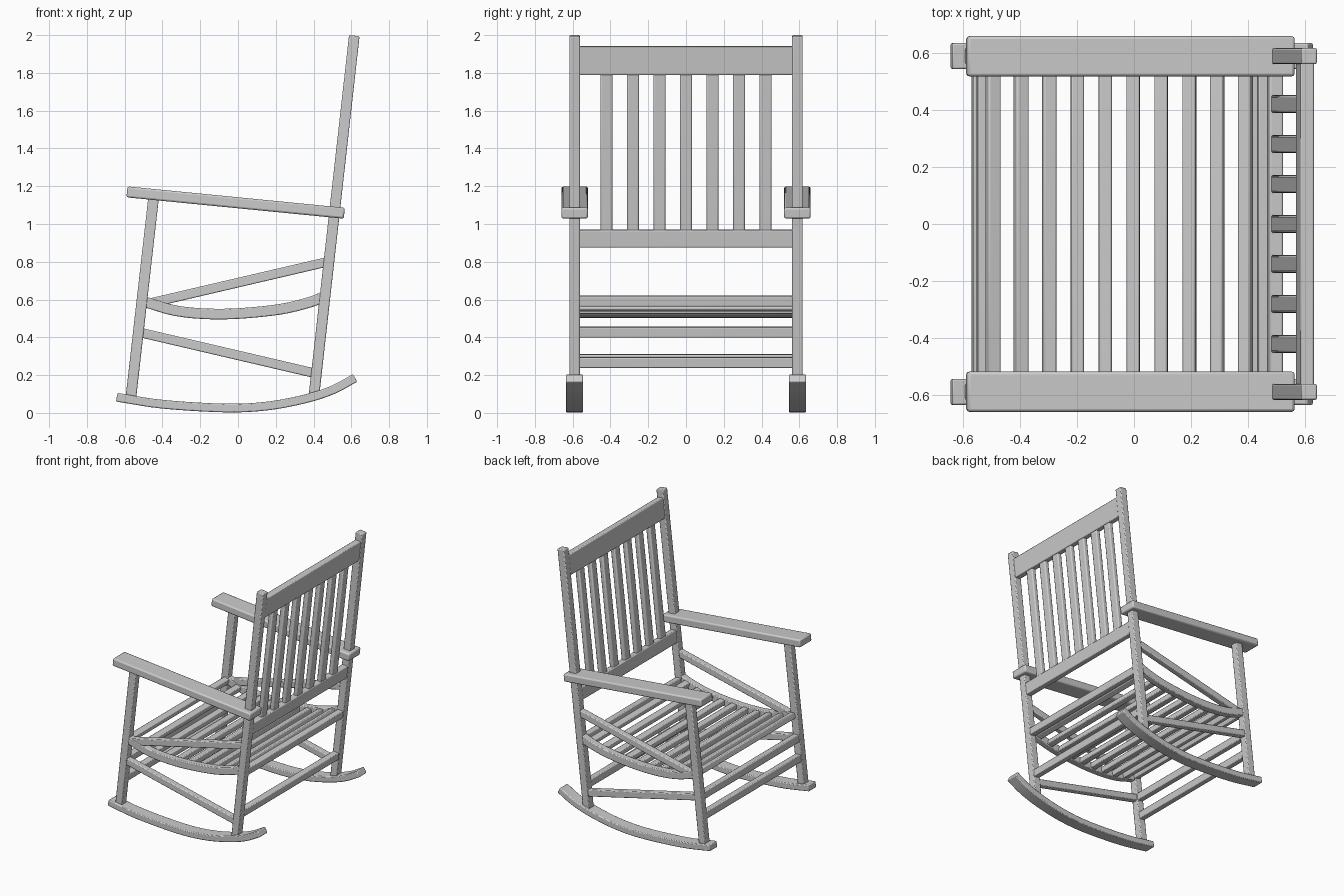
import bpy, bmesh, math
from mathutils import Vector

if "Cube" in bpy.data.objects:
    bpy.data.objects.remove(bpy.data.objects["Cube"])

def smooth_path(pts, steps):
    """Catmull-Rom samples through (x, z) points."""
    p = [Vector(q) for q in pts]
    p = [2 * p[0] - p[1]] + p + [2 * p[-1] - p[-2]]
    out = []
    for i in range(1, len(p) - 2):
        a, b, c, d = p[i - 1:i + 3]
        for k in range(steps):
            t = k / steps
            out.append(0.5 * (2 * b + (c - a) * t + (2 * a - 5 * b + 4 * c - d) * t * t
                              + (3 * b - a - 3 * c + d) * t ** 3))
    return out + [p[-2]]

def strip(name, path, thick, y0, y1, mirror=False, bevel=0.006):
    """Timber of given thickness along an x-z path, spanning y0..y1."""
    path = [Vector(q) for q in path]
    bm = bmesh.new()
    rings = []
    for i, q in enumerate(path):
        t = (path[min(i + 1, len(path) - 1)] - path[max(i - 1, 0)]).normalized()
        n = Vector((-t.y, t.x)) * thick / 2
        a, b = q + n, q - n
        rings.append([bm.verts.new(v) for v in
                      ((a.x, y0, a.y), (a.x, y1, a.y), (b.x, y1, b.y), (b.x, y0, b.y))])
    for r, s in zip(rings, rings[1:]):
        for k in range(4):
            bm.faces.new((r[k], r[(k + 1) % 4], s[(k + 1) % 4], s[k]))
    bm.faces.new(rings[0])
    bm.faces.new(rings[-1][::-1])
    bmesh.ops.recalc_face_normals(bm, faces=bm.faces)
    me = bpy.data.meshes.new(name)
    bm.to_mesh(me)
    bm.free()
    ob = bpy.data.objects.new(name, me)
    bpy.context.collection.objects.link(ob)
    if mirror:
        m = ob.modifiers.new("Mirror", 'MIRROR')
        m.use_axis = (False, True, False)
    b = ob.modifiers.new("Bevel", 'BEVEL')
    b.width, b.segments, b.limit_method = bevel, 2, 'ANGLE'
    bpy.context.view_layer.objects.active = ob
    ob.select_set(True)
    bpy.ops.object.shade_smooth_by_angle(angle=math.radians(35))
    ob.select_set(False)
    return ob

def back_x(z):
    return 0.403 + (z - 0.1) * 0.1121

def front_x(z):
    return -0.566 + (z - 0.09) * 0.1135

# posts, one pair at the back and one at the front
strip("back_post", [(back_x(0.08), 0.08), (back_x(1.997), 1.997)], 0.056, 0.562, 0.618, True)
strip("front_post", [(front_x(0.07), 0.07), (front_x(1.15), 1.15)], 0.056, 0.562, 0.618, True)

# rockers
rocker = [(-0.642, 0.083), (-0.4, 0.046), (-0.07, 0.026), (0.15, 0.036),
          (0.35, 0.073), (0.5, 0.121), (0.62, 0.185)]
strip("rocker", smooth_path(rocker, 5), 0.046, 0.545, 0.636, True)

# armrests
strip("armrest", [(-0.588, 1.17), (0.563, 1.057)], 0.058, 0.519, 0.66, True, 0.01)

# side rails
strip("upper_side_rail", [(-0.47, 0.58), (0.47, 0.799)], 0.05, 0.567, 0.613, True)
strip("lower_side_rail", [(-0.52, 0.426), (0.41, 0.209)], 0.05, 0.567, 0.613, True)
seat = smooth_path([(-0.49, 0.587), (-0.34, 0.543), (-0.18, 0.525), (0, 0.526),
                    (0.22, 0.548), (0.37, 0.583), (0.45, 0.613)], 5)
strip("seat_side_rail", seat, 0.056, 0.565, 0.615, True)

# seat slats following the seat curve
for i in range(10):
    x = -0.495 + 0.0985 * i
    k = min(range(1, len(seat) - 1), key=lambda j: abs(seat[j].x - x))
    t = (seat[k + 1] - seat[k - 1]).normalized()
    c = seat[k] + t * ((x - seat[k].x) / t.x)
    strip(f"seat_slat_{i + 1}", [c - t * 0.023, c + t * 0.023], 0.042, -0.57, 0.57)

# cross rails between the posts
for name, fx, z0, z1 in (("back_top_rail", back_x, 1.79, 1.94),
                         ("back_lower_rail", back_x, 0.877, 0.97),
                         ("seat_back_rail", back_x, 0.565, 0.62),
                         ("rear_stretcher", back_x, 0.24, 0.295),
                         ("front_stretcher_upper", front_x, 0.4, 0.455),
                         ("front_stretcher_lower", front_x, 0.255, 0.31)):
    strip(name, [(fx(z0), z0), (fx(z1), z1)], 0.048, -0.57, 0.57)

# back slats
for i in range(7):
    y = (i - 3) * 0.1405
    strip(f"back_slat_{i + 1}", [(back_x(0.9), 0.9), (back_x(1.81), 1.81)], 0.036,
          y - 0.032, y + 0.032, bevel=0.008)
